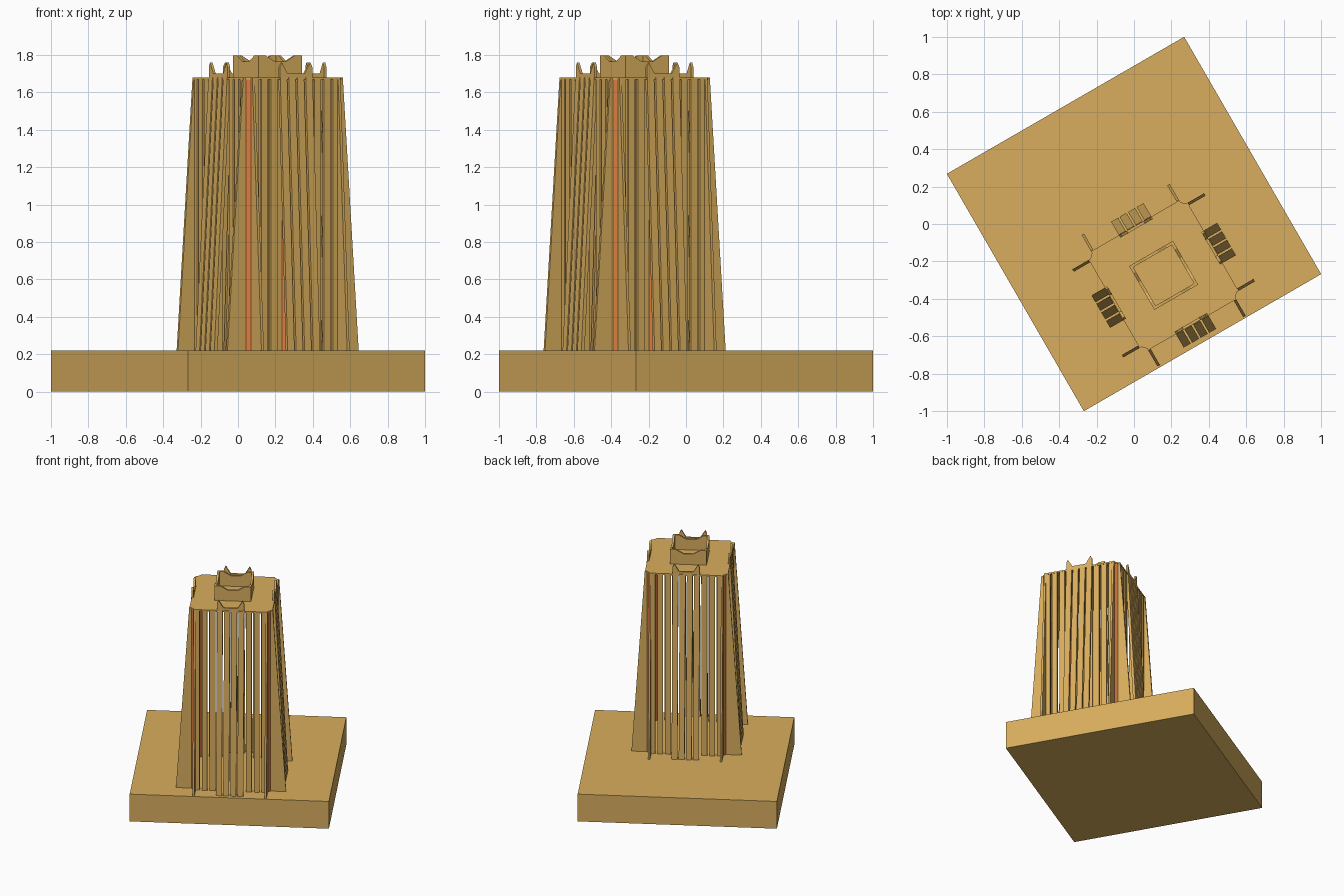
import bpy, bmesh, math
from mathutils import Matrix, Vector

if "Cube" in bpy.data.objects:
    bpy.data.objects.remove(bpy.data.objects["Cube"])

def material(name, col):
    m = bpy.data.materials.new(name)
    m.diffuse_color = (*col, 1)
    m.use_nodes = True
    m.node_tree.nodes["Principled BSDF"].inputs["Base Color"].default_value = m.diffuse_color
    return m

TAN = material("tan", (0.69, 0.42, 0.11))
ORANGE = material("burnt orange", (0.70, 0.20, 0.05))

TURN = Matrix.Rotation(math.radians(30), 4, 'Z')          # whole model is turned on the grid
TOWER = TURN @ Matrix.Translation((0, -0.317, 0))         # tower sits off-centre on the base
Z0, Z1 = 0.22, 1.68

def prism(bm, loop_a, loop_b, mat=Matrix()):
    """Closed solid between two matching loops of points."""
    a = [bm.verts.new(mat @ Vector(p)) for p in loop_a]
    b = [bm.verts.new(mat @ Vector(p)) for p in loop_b]
    n = len(a)
    bm.faces.new(a[::-1])
    bm.faces.new(b)
    for i in range(n):
        bm.faces.new((a[i], a[(i + 1) % n], b[(i + 1) % n], b[i]))

def slab(bm, x0, x1, y_low, y_high, thick, mat, z0=Z0, z1=Z1):
    """Upright strip facing -y whose outer face may lean from y_low to y_high."""
    def ring(y, z):
        return [(x0, y, z), (x1, y, z), (x1, y + thick, z), (x0, y + thick, z)]
    prism(bm, ring(y_low, z0), ring(y_high, z1), mat)

def wall(bm, profile, y, thick, mat):
    """Thin plate cut to an x-z profile."""
    prism(bm, [(x, y, z) for x, z in profile],
          [(x, y + thick, z) for x, z in profile], mat)

def finish(bm, name, mat):
    bmesh.ops.recalc_face_normals(bm, faces=bm.faces)
    me = bpy.data.meshes.new(name)
    bm.to_mesh(me)
    bm.free()
    me.materials.append(mat)
    ob = bpy.data.objects.new(name, me)
    bpy.context.collection.objects.link(ob)

def four_sides(name, build, mat=TAN):
    bm = bmesh.new()
    for k in range(4):
        build(bm, TOWER @ Matrix.Rotation(k * math.pi / 2, 4, 'Z'))
    finish(bm, name, mat)

# Square base
bm = bmesh.new()
h = 0.7325
sq = [(-h, -h), (h, -h), (h, h), (-h, h)]
prism(bm, [(x, y, 0) for x, y in sq], [(x, y, Z0) for x, y in sq], TURN)
finish(bm, "base", TAN)

# Roof plate with chamfered corners
bm = bmesh.new()
a, c = 0.305, 0.262
octo = [(-c, -a), (c, -a), (a, -c), (a, c), (c, a), (-c, a), (-a, c), (-a, -c)]
prism(bm, [(x, y, Z1 - 0.012) for x, y in octo], [(x, y, Z1) for x, y in octo], TOWER)
finish(bm, "roof", TAN)

# Upright wall strips with open slits between
def wall_strips(bm, m):
    for s in (-1, 1):
        for x0, x1 in ((0.113, 0.155), (0.172, 0.212), (0.228, 0.262)):
            lo, hi = sorted((s * x0, s * x1))
            slab(bm, lo, hi, -0.303, -0.303, 0.015, m, z1=Z1 - 0.012)
four_sides("wall_strips", wall_strips)

# Leaning strips in the middle of each side
def bay_strips(bm, m):
    for i in range(4):
        x = -0.1 + i * 0.0525
        slab(bm, x, x + 0.0425, -0.387, -0.308, 0.02, m)
four_sides("bay_strips", bay_strips)

# Tapered fins beside every corner
def corner_fins(bm, m):
    for x in (-0.272, 0.257):
        tri = [(-0.29, Z0), (-0.405, Z0), (-0.307, Z1), (-0.29, Z1)]
        prism(bm, [(x, y, z) for y, z in tri],
              [(x + 0.015, y, z) for y, z in tri], m)
four_sides("corner_fins", corner_fins)

# Coloured columns on the cut corners
def corner_columns(bm, m):
    slab(bm, -0.029, 0.029, -0.398, -0.398, 0.015,
         m @ Matrix.Rotation(math.pi / 4, 4, 'Z'), z1=Z1 - 0.012)
four_sides("corner_columns", corner_columns, ORANGE)

# Horned parapet above each bay
def parapets(bm, m):
    p = [(-0.1, Z1 - 0.005), (0.1, Z1 - 0.005), (0.1, 1.735), (0.088, 1.76),
         (0.052, 1.70), (-0.052, 1.70), (-0.088, 1.76), (-0.1, 1.735)]
    wall(bm, p, -0.305, 0.015, m)
four_sides("parapets", parapets)

# Hollow crown box with dipped top edges
def crown(bm, m):
    p = [(-0.135, Z1 - 0.005), (0.135, Z1 - 0.005), (0.135, 1.797), (0.09, 1.797),
         (0.035, 1.765), (-0.035, 1.765), (-0.09, 1.797), (-0.135, 1.797)]
    wall(bm, p, -0.135, 0.016, m)
four_sides("crown", crown)
